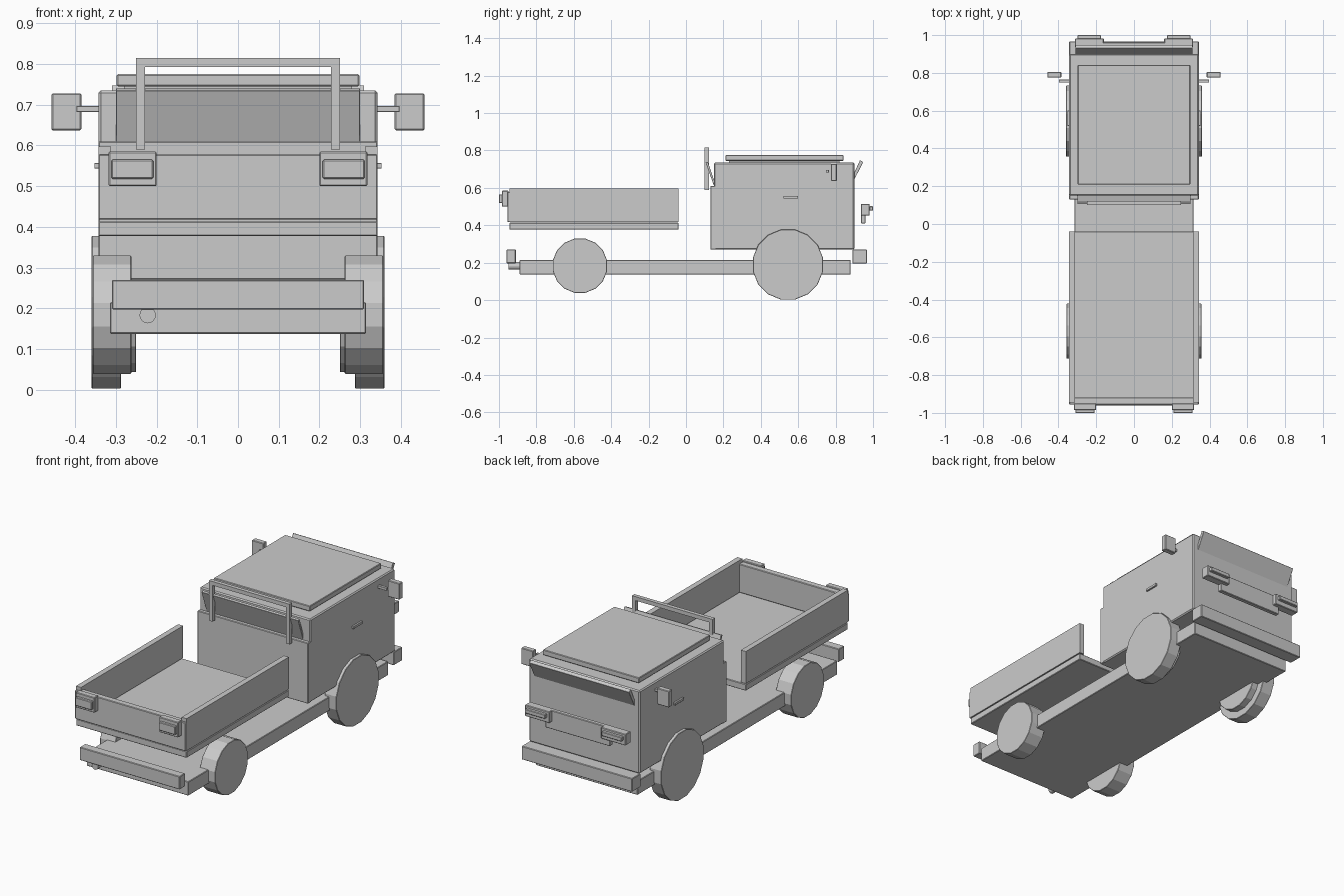
import bpy, math
from mathutils import Matrix

if "Cube" in bpy.data.objects:
    bpy.data.objects.remove(bpy.data.objects["Cube"])


def finish(o, bevel):
    if bevel:
        m = o.modifiers.new("edge_bevel", 'BEVEL')
        m.width, m.segments = bevel, 1
    return o


def mesh_object(name, verts, faces, bevel=0.003):
    me = bpy.data.meshes.new(name)
    me.from_pydata(verts, [], faces)
    o = bpy.data.objects.new(name, me)
    bpy.context.collection.objects.link(o)
    return finish(o, bevel)


def prism(name, x0, x1, profile, bevel=0.003):
    """Extrude a (y, z) profile along x."""
    n = len(profile)
    verts = [(x, y, z) for x in (x0, x1) for y, z in profile]
    faces = [tuple(range(n))[::-1], tuple(range(n, 2 * n))]
    faces += [(i, (i + 1) % n, n + (i + 1) % n, n + i) for i in range(n)]
    return mesh_object(name, verts, faces, bevel)


def box(name, x0, x1, y0, y1, z0, z1, bevel=0.003):
    return prism(name, x0, x1, [(y0, z0), (y1, z0), (y1, z1), (y0, z1)], bevel)


def pair(name, x0, x1, *yz, bevel=0.003):
    """The same box on both sides."""
    box(name + "_right", x0, x1, *yz, bevel)
    box(name + "_left", -x1, -x0, *yz, bevel)


def disc_profile(y, z, r, n):
    return [(y + r * math.cos(2 * math.pi * (i + .5) / n),
             z + r * math.sin(2 * math.pi * (i + .5) / n)) for i in range(n)]


# Chassis and bumpers
box("chassis", -.315, .315, -.89, .88, .137, .215)
box("rear_bumper", -.31, .31, -.96, -.91, .197, .27)
box("front_bumper", -.343, .343, .89, .967, .195, .27)
prism("exhaust_pipe", -.24, -.20, [(-.95, .165), (-.88, .165), (-.88, .2), (-.95, .2)], 0)
bpy.data.objects.remove(bpy.data.objects["exhaust_pipe"])
bpy.ops.mesh.primitive_cylinder_add(vertices=16, radius=.02, depth=.08,
                                    location=(-.222, -.91, .183), rotation=(math.pi / 2, 0, 0))
bpy.context.object.name = "exhaust_pipe"

# Wheels
for side, s in (("right", 1), ("left", -1)):
    for name, y, z, r, n, inner, outer in (("front_wheel", .545, .19, .191, 16, .287, .36),
                                           ("rear_wheel", -.567, .184, .148, 16, .262, .357)):
        xs = sorted((s * inner, s * outer))
        prism(f"{name}_{side}", *xs, disc_profile(y, z, r, n), .002)
    xs = sorted((s * .25, s * .29))
    prism(f"front_wheel_hub_{side}", *xs, disc_profile(.545, .19, .15, 16), .002)

# Cargo bed
box("bed_floor", -.343, .343, -.945, -.04, .377, .414)
pair("bed_side", .312, .343, -.945, -.04, .418, .598, bevel=0)
box("tailgate", -.343, .343, -.955, -.918, .418, .578)

# Tail lights
pair("tail_light", .2, .318, -.985, -.95, .5, .585)
pair("tail_light_lens", .208, .311, -1.0, -.98, .518, .565)

# Cab
box("cab", -.343, .343, .15, .9, .27, .735, .006)
box("cab_rear_panel", -.343, .343, .13, .16, .27, .61)
box("roof", -.298, .298, .21, .843, .745, .775)
box("roof_core", -.28, .28, .23, .82, .73, .75, 0)
prism("windscreen", -.31, .31, [(.897, .64), (.897, .675), (.93, .748), (.948, .738)], .001)
prism("rear_window", -.3, .3, [(.15, .61), (.15, .64), (.117, .74), (.105, .735)], .001)
pair("door_handle", .34, .353, .52, .6, .543, .557, bevel=.001)

# Roll bar behind the cab
pair("roll_bar_post", .228, .25, .1, .122, .59, .794, bevel=0)
box("roll_bar_top", -.25, .25, .1, .122, .793, .815, 0)

# Mirrors
pair("mirror_arm", .34, .397, .748, .764, .682, .697, bevel=.001)
pair("mirror", .385, .458, .775, .806, .637, .728)

# Front grille and headlights
box("grille", -.2, .2, .935, .96, .41, .515)
pair("headlight", .16, .312, .935, .982, .452, .515)
pair("headlight_lens", .175, .3, .98, 1.0, .478, .502)
